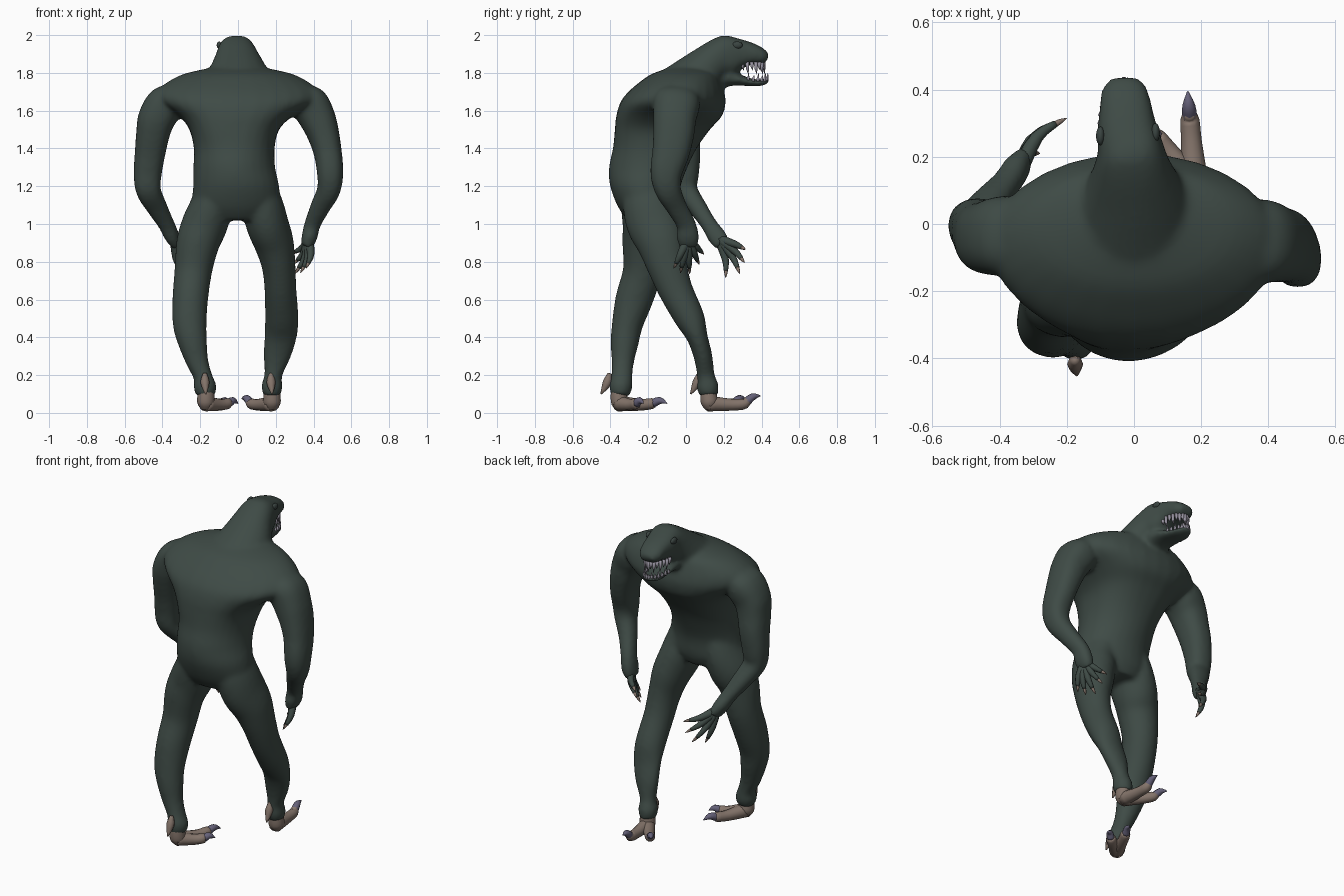
import bpy, bmesh, math
from mathutils import Vector


def material(name, rgb):
    m = bpy.data.materials.new(name)
    m.diffuse_color = (*rgb, 1)
    return m


GREEN = material("dark green skin", (0.049, 0.070, 0.061))
TAN = material("tan scaly foot", (0.23, 0.175, 0.145))
CLAW = material("purple grey claw", (0.13, 0.12, 0.19))
TOOTH = material("pale tooth", (0.31, 0.29, 0.35))
EYE = material("dark eye", (0.042, 0.058, 0.053))


def spline(pts, steps):
    """Catmull-Rom through rows of numbers."""
    rows = [tuple(p) for p in pts]
    rows = [rows[0]] + rows + [rows[-1]]
    out = []
    for i in range(1, len(rows) - 2):
        a, b, c, d = rows[i - 1:i + 3]
        for s in range(steps):
            t = s / steps
            out.append([0.5 * (2 * q + (r - p) * t + (2 * p - 5 * q + 4 * r - w) * t * t
                               + (3 * q - p - 3 * r + w) * t ** 3)
                        for p, q, r, w in zip(a, b, c, d)])
    return out + [list(rows[-1])]


def power(x, e):
    return math.copysign(abs(x) ** e, x)


def tube(bm, pts, sides=20, steps=4, level=False, square=1.0):
    """Closed tube through (x, y, z, half width, half depth[, squareness]) rows."""
    rows = spline(pts, steps)
    pos = [Vector(r[:3]) for r in rows]
    rings = []
    for i, r in enumerate(rows):
        t = (pos[min(i + 1, len(pos) - 1)] - pos[max(i - 1, 0)]).normalized()
        if level:
            t = Vector((0, 0, 1))
        ref = Vector((1, 0, 0)) if abs(t.x) < 0.9 else Vector((0, 1, 0))
        u = (ref - t * ref.dot(t)).normalized()
        v = t.cross(u)
        e = r[5] if len(r) > 5 else square
        rings.append([bm.verts.new(pos[i] + u * r[3] * power(math.cos(a), e) + v * r[4] * power(math.sin(a), e))
                      for a in (2 * math.pi * k / sides for k in range(sides))])
    faces = [bm.faces.new(rings[0]), bm.faces.new(rings[-1])]
    for p, q in zip(rings, rings[1:]):
        for k in range(sides):
            n = (k + 1) % sides
            faces.append(bm.faces.new((p[k], p[n], q[n], q[k])))
    bmesh.ops.recalc_face_normals(bm, faces=faces)


def rod(bm, pts, sides=8, steps=3):
    """Round tube through (x, y, z, radius) rows."""
    tube(bm, [(*p, p[3]) for p in pts], sides, steps)


def finish(name, bm, mat):
    me = bpy.data.meshes.new(name)
    bm.to_mesh(me)
    bm.free()
    me.materials.append(mat)
    ob = bpy.data.objects.new(name, me)
    bpy.context.collection.objects.link(ob)
    for p in me.polygons:
        p.use_smooth = True
    return ob


# Body: torso, head, jaw, arms and legs fused into one skin
body = bmesh.new()
tube(body, [(-.01, -.19, 1.02, .17, .12, 1), (-.01, -.2, 1.09, .23, .16, 1), (-.01, -.215, 1.2, .228, .187, 1),
            (-.02, -.2, 1.3, .217, .208, 1), (-.02, -.165, 1.4, .214, .222, .9), (-.02, -.125, 1.5, .238, .252, .8),
            (-.01, -.09, 1.57, .30, .28, .83), (0, -.07, 1.64, .41, .28, .95), (0, -.055, 1.69, .43, .26, 1),
            (0, -.035, 1.74, .39, .225, 1), (0, -.01, 1.79, .30, .18, 1), (0, .01, 1.82, .18, .12, 1),
            (0, .02, 1.835, .1, .08, 1)],
     28, level=True)
tube(body, [(0, 0, 1.72, .2, .15, 1), (0, .08, 1.8, .16, .125, 1), (-.005, .16, 1.87, .12, .105, .9),
            (-.01, .22, 1.89, .1, .112, .8), (-.02, .28, 1.9, .09, .084, .78), (-.025, .35, 1.9, .078, .058, .8),
            (-.03, .40, 1.885, .068, .043, .8), (-.033, .428, 1.87, .045, .028, .9)])
tube(body, [(-.005, .13, 1.77, .09, .07), (-.015, .24, 1.77, .086, .04), (-.025, .33, 1.752, .072, .022),
            (-.03, .39, 1.747, .058, .018), (-.033, .44, 1.76, .03, .014)])
# right arm, left arm
tube(body, [(.32, -.045, 1.69, .06, .1), (.375, -.05, 1.64, .1, .125), (.42, -.06, 1.56, .097, .115),
            (.45, -.065, 1.48, .086, .11), (.475, -.08, 1.38, .075, .1), (.488, -.105, 1.27, .07, .085),
            (.48, -.095, 1.18, .062, .07), (.435, -.05, 1.09, .052, .056), (.395, 0, 1.0, .043, .052),
            (.378, .01, .93, .042, .06), (.362, .012, .88, .03, .05)], square=.85)
tube(body, [(-.32, -.03, 1.69, .06, .1), (-.38, -.035, 1.64, .1, .12), (-.43, -.04, 1.56, .1, .11),
            (-.45, -.03, 1.48, .09, .1), (-.465, -.012, 1.38, .082, .09), (-.478, -.005, 1.27, .075, .075),
            (-.475, .0, 1.18, .067, .062), (-.43, .06, 1.09, .056, .05), (-.38, .12, 1.0, .044, .043),
            (-.352, .16, .94, .04, .05), (-.325, .195, .89, .026, .046)], square=.85)
# right leg, left leg
tube(body, [(.1, -.2, 1.22, .09, .13), (.13, -.195, 1.1, .11, .14), (.155, -.17, 1.0, .113, .145),
            (.19, -.132, .9, .106, .13),
            (.215, -.1, .78, .09, .108), (.225, -.055, .65, .085, .092), (.232, .02, .5, .089, .08),
            (.225, .06, .4, .086, .056), (.205, .09, .3, .073, .05), (.187, .105, .2, .048, .047),
            (.18, .115, .14, .057, .059), (.18, .12, .09, .046, .05)])
tube(body, [(-.11, -.2, 1.22, .09, .14), (-.14, -.195, 1.1, .112, .15), (-.175, -.2, 1.0, .122, .14),
            (-.212, -.22, .9, .115, .118),
            (-.237, -.23, .75, .1, .105), (-.253, -.275, .6, .095, .1), (-.256, -.31, .47, .09, .083),
            (-.24, -.325, .37, .077, .074), (-.215, -.335, .27, .06, .06), (-.185, -.34, .19, .05, .057),
            (-.175, -.345, .14, .062, .062), (-.17, -.35, .09, .05, .05)])
skin = finish("body", body, GREEN)
remesh = skin.modifiers.new("fuse", 'REMESH')
remesh.mode = 'VOXEL'
remesh.voxel_size = 0.012
remesh.use_smooth_shade = True
soft = skin.modifiers.new("soften", 'SMOOTH')
soft.factor, soft.iterations = 0.5, 12
bpy.context.view_layer.objects.active = skin
skin.select_set(True)
for m in ("fuse", "soften"):
    bpy.ops.object.modifier_apply(modifier=m)

# Fingers with tan nails: (knuckle, bend direction, tips)
fingers, nails = bmesh.new(), bmesh.new()
hands = [((.372, .01, .92), (.02, 0, 0),
          [(.36, -.065, .765), (.33, -.03, .74), (.30, .02, .735), (.29, .07, .785), (.28, .095, .84)]),
         ((-.335, .175, .92), (-.02, .015, 0),
          [(-.28, .21, .715), (-.24, .285, .735), (-.21, .31, .795), (-.2, .315, .865)])]
for base, bend, tips in hands:
    b = Vector(base)
    for tip in tips:
        e = Vector(tip)
        mid = b.lerp(e, .5) + Vector(bend)
        tail = mid.lerp(e, .65) + Vector(bend) * .15
        rod(fingers, [(*b, .026), (*mid, .019), (*tail, .011)])
        rod(nails, [(*mid.lerp(tail, .9), .0095), (*tail.lerp(e, .4), .008), (*e, .001)])
finish("fingers", fingers, GREEN)
finish("finger_nails", nails, TAN)

# Feet: ankle, two splayed toes with hooked claws, heel spur
feet, claws = bmesh.new(), bmesh.new()
for ankle, tips in [((.18, .12), [(.16, .395, .09), (.02, .315, .075)]),
                    ((-.17, -.355), [(-.05, -.1, .05), (.0, -.225, .05)])]:
    x, y = ankle
    rod(feet, [(x, y, .14, .04), (x, y, .09, .045), (x, y + .005, .05, .045), (x, y + .01, .018, .025)], 14)
    for tip in tips:
        e, a = Vector(tip), Vector((x, y, .05))
        knuckle = a.lerp(e, .45)
        knuckle.z = .043
        end = a.lerp(e, .7)
        end.z = .05
        rod(feet, [(*a, .042), (*knuckle, .031), (*end, .028), (*a.lerp(e, .75), .015)], 12)
        hook = end.lerp(e, .5)
        hook.z = e.z * .5 + .04
        rod(claws, [(*end, .023), (*hook, .019), (*e, .002)])
    rod(feet, [(x - .005, y - .05, .21, .01), (x - .005, y - .062, .16, .024), (x, y - .095, .1, .004)])
finish("feet", feet, TAN)
finish("toe_claws", claws, CLAW)

# Teeth around both jaws
teeth = bmesh.new()
for i in range(15):
    a = math.pi * i / 14
    c, s = math.cos(a), math.sin(a)
    long = .066 if i % 2 else .045
    ux, uy = -.03 + .068 * c, .30 + .112 * s
    rod(teeth, [(ux, uy, 1.857, .011), (ux, uy, 1.857 - long * .5, .009), (ux, uy + .006, 1.857 - long, .001)], 6, 1)
    lx, ly = -.03 + .06 * c, .30 + .13 * s
    rod(teeth, [(lx, ly, 1.755, .009), (lx, ly, 1.77, .008), (lx, ly + .004, 1.787 + (i % 2) * .012, .001)], 6, 1)
finish("teeth", teeth, TOOTH)

# Eyes set into the sides of the head
for side, x, y in (("left_eye", -.1, .262), ("right_eye", .064, .272)):
    eye = bmesh.new()
    bmesh.ops.create_uvsphere(eye, u_segments=16, v_segments=10, radius=1)
    for v in eye.verts:
        v.co = Vector((x + v.co.x * .013, y + v.co.y * .028, 1.947 + v.co.z * .019))
    finish(side, eye, EYE)
